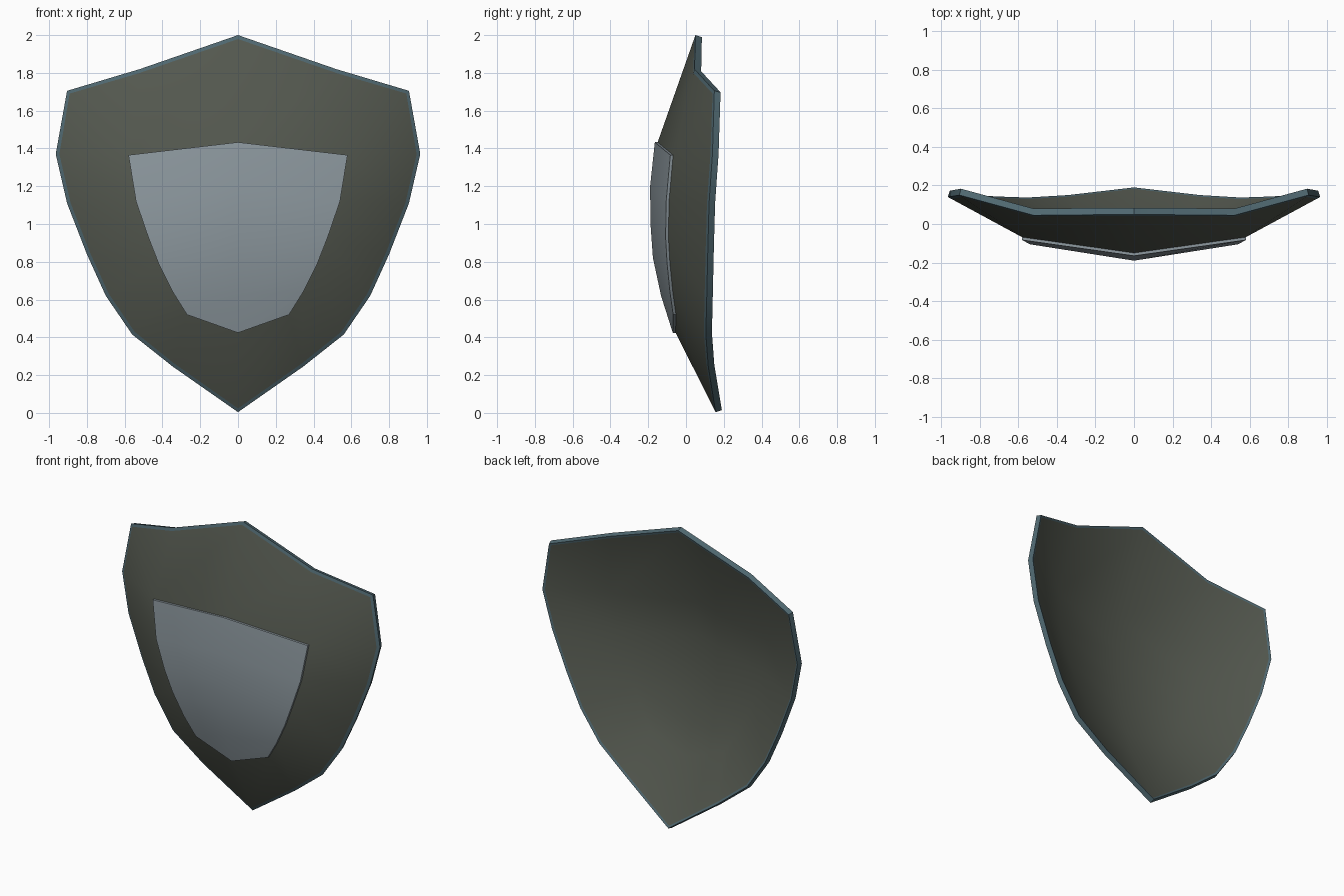
import bpy, bmesh, math
from mathutils import Vector as V

if "Cube" in bpy.data.objects:
    bpy.data.objects.remove(bpy.data.objects["Cube"])

# right half of the outer edge, top to bottom tip (x, y, z)
OUTER = [V(p) for p in [
    (0, .05, 2.0), (.52, .045, 1.82), (.905, .15, 1.705), (.965, .14, 1.37),
    (.905, .122, 1.11), (.80, .115, .84), (.70, .11, .62), (.56, .105, .415),
    (.345, .118, .245), (0, .157, .004)]]
# face plate rows: side point and centre-line point
SIDE = [V(p) for p in [
    (.58, -.083, 1.365), (.54, -.105, 1.12), (.475, -.108, .93),
    (.42, -.10, .79), (.345, -.085, .64), (.27, -.068, .52)]]
MID = [V(p) for p in [
    (0, -.165, 1.433), (0, -.19, 1.2), (0, -.188, 1.0),
    (0, -.175, .82), (0, -.132, .62), (0, -.07, .424)]]


def shift(pts, dy):
    return [p + V((0, dy, 0)) for p in pts]


def material(name, rgb):
    m = bpy.data.materials.new(name)
    m.diffuse_color = (*rgb, 1)
    m.use_nodes = True
    m.node_tree.nodes["Principled BSDF"].inputs["Base Color"].default_value = m.diffuse_color
    return m


def strip(bm, a, b, mat=0):
    """Faces between two point rows, mirrored across x = 0."""
    for i in range(len(a) - 1):
        quad = []
        for p in (a[i], a[i + 1], b[i + 1], b[i]):
            if all((p - q).length > 1e-5 for q in quad):
                quad.append(p)
        if len(quad) < 3:
            continue
        for pts in (quad, [V((-p.x, p.y, p.z)) for p in reversed(quad)]):
            bm.faces.new([bm.verts.new(p) for p in pts]).material_index = mat


def finish(bm, name, mats):
    bmesh.ops.remove_doubles(bm, verts=bm.verts, dist=1e-4)
    bmesh.ops.recalc_face_normals(bm, faces=bm.faces)
    me = bpy.data.meshes.new(name)
    bm.to_mesh(me)
    bm.free()
    for m in mats:
        me.materials.append(m)
    ob = bpy.data.objects.new(name, me)
    bpy.context.collection.objects.link(ob)
    me.shade_smooth()
    me.set_sharp_from_angle(angle=math.radians(32))


def ring(side, mid):
    """Inner ring with one point per outer edge point."""
    return [mid[0], side[0], side[0], side[0], *side[1:], mid[-1]]


def inset(pts, target, d):
    return [p + (q - p).normalized() * d for p, q in zip(pts, target)]


body_mat = material("olive_grey", (.09, .10, .08))
rim_mat = material("blue_grey", (.08, .14, .165))
plate_mat = material("light_steel", (.27, .32, .35))

# curved shield body: front and back skins joined by the rim
bm = bmesh.new()
f_side, f_mid = shift(SIDE, .015), shift(MID, .015)
b_side, b_mid = shift(SIDE, .055), shift(MID, .055)
front, back = ring(f_side, f_mid), ring(b_side, b_mid)
b_outer = inset(shift(OUTER, .038), back, .012)
f_in, b_in = inset(OUTER, front, .022), inset(b_outer, back, .016)
for pts in (f_in, b_in):
    pts[0].x = pts[-1].x = 0
strip(bm, f_side, f_mid)
strip(bm, front, f_in)
strip(bm, f_in, OUTER, 1)
strip(bm, OUTER, b_outer, 1)
strip(bm, b_outer, b_in, 1)
strip(bm, b_in, back)
strip(bm, b_side, b_mid)
finish(bm, "shield_body", [body_mat, rim_mat])

# raised plate on the front
bm = bmesh.new()
strip(bm, SIDE, MID)
edge = [MID[0], *SIDE, MID[-1]]
strip(bm, edge, shift(edge, .025))
strip(bm, shift(SIDE, .025), shift(MID, .025))
finish(bm, "front_plate", [plate_mat])
